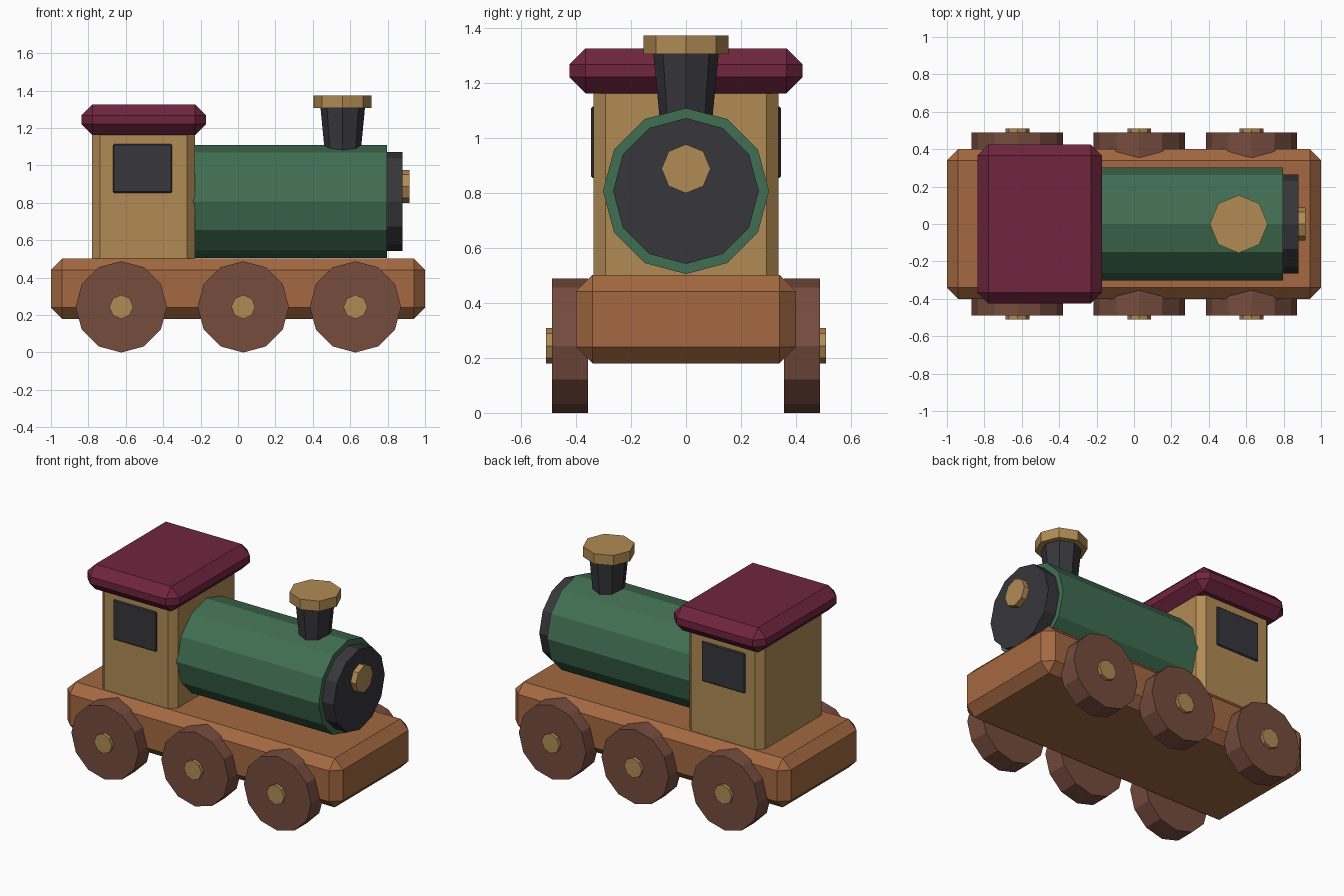
import bpy, bmesh
from math import pi
from mathutils import Matrix, Vector

cube = bpy.data.objects.get("Cube")
if cube:
    bpy.data.objects.remove(cube, do_unlink=True)


def material(name, rgb):
    m = bpy.data.materials.new(name)
    m.use_nodes = True
    color = (*rgb, 1)
    m.diffuse_color = color
    bsdf = next(n for n in m.node_tree.nodes if n.type == 'BSDF_PRINCIPLED')
    bsdf.inputs["Base Color"].default_value = color
    bsdf.inputs["Roughness"].default_value = 0.8
    return m


orange_wood = material("orange wood", (0.37, 0.14, 0.053))
brown_wood = material("brown wood", (0.18, 0.072, 0.048))
pale_wood = material("pale wood", (0.44, 0.26, 0.09))
green = material("green paint", (0.053, 0.156, 0.084))
maroon = material("maroon paint", (0.16, 0.018, 0.048))
charcoal = material("charcoal paint", (0.038, 0.037, 0.045))


def finish(bm, name, mat):
    bmesh.ops.recalc_face_normals(bm, faces=bm.faces)
    mesh = bpy.data.meshes.new(name)
    bm.to_mesh(mesh)
    bm.free()
    mesh.materials.append(mat)
    obj = bpy.data.objects.new(name, mesh)
    bpy.context.collection.objects.link(obj)
    return obj


def block(name, low, high, chamfer, mat):
    """Box between two corners with chamfered edges."""
    low, high = Vector(low), Vector(high)
    bm = bmesh.new()
    bmesh.ops.create_cube(bm, size=1)
    bmesh.ops.scale(bm, vec=high - low, verts=bm.verts)
    bmesh.ops.translate(bm, vec=(low + high) / 2, verts=bm.verts)
    bmesh.ops.bevel(bm, geom=bm.edges[:], offset=chamfer, segments=1,
                    affect='EDGES', profile=0.5)
    return finish(bm, name, mat)


def drum(name, axis, center, start, end, radius, sides, mat, end_radius=None):
    """Faceted cylinder or cone along an axis, from start to end on that axis."""
    turn = {'X': Matrix.Rotation(pi / 2, 4, 'Y'),
            'Y': Matrix.Rotation(-pi / 2, 4, 'X'),
            'Z': Matrix.Identity(4)}[axis]
    place = Vector(center)
    place['XYZ'.index(axis)] = (start + end) / 2
    bm = bmesh.new()
    bmesh.ops.create_cone(bm, cap_ends=True, segments=sides, radius1=radius,
                          radius2=end_radius or radius, depth=end - start,
                          matrix=Matrix.Translation(place) @ turn)
    return finish(bm, name, mat)


# Chassis, cab and roof
block("chassis", (-1, -0.4, 0.18), (1, 0.4, 0.502), 0.06, orange_wood)
block("cab", (-0.78, -0.336, 0.44), (-0.23, 0.336, 1.21), 0.043, pale_wood)
block("roof", (-0.838, -0.424, 1.162), (-0.17, 0.424, 1.326), 0.059, maroon)

# Boiler and its round front
drum("boiler", 'X', (0, 0, 0.807), -0.26, 0.797, 0.302, 12, green)
drum("smokebox", 'X', (0, 0, 0.807), 0.76, 0.88, 0.265, 12, charcoal)
drum("front_knob", 'X', (0, 0, 0.888), 0.86, 0.918, 0.089, 8, pale_wood)

# Chimney with its cap
drum("chimney", 'Z', (0.56, 0, 0), 1.03, 1.32, 0.092, 8, charcoal, 0.12)
drum("chimney_cap", 'Z', (0.56, 0, 0), 1.306, 1.373, 0.155, 8, pale_wood)

# Windows, wheels and hubs on both sides
for side, s in (("right", -1), ("left", 1)):
    near, far = sorted((s * 0.32, s * 0.345))
    block(side + "_window", (-0.668, near, 0.854), (-0.353, far, 1.115), 0.006, charcoal)
    for label, x in (("rear", -0.624), ("middle", 0.028), ("front", 0.628)):
        near, far = sorted((s * 0.356, s * 0.488))
        drum(f"{label}_{side}_wheel", 'Y', (x, 0, 0.244), near, far, 0.244, 12, brown_wood)
        near, far = sorted((s * 0.45, s * 0.51))
        drum(f"{label}_{side}_hub", 'Y', (x, 0, 0.244), near, far, 0.064, 8, pale_wood)
